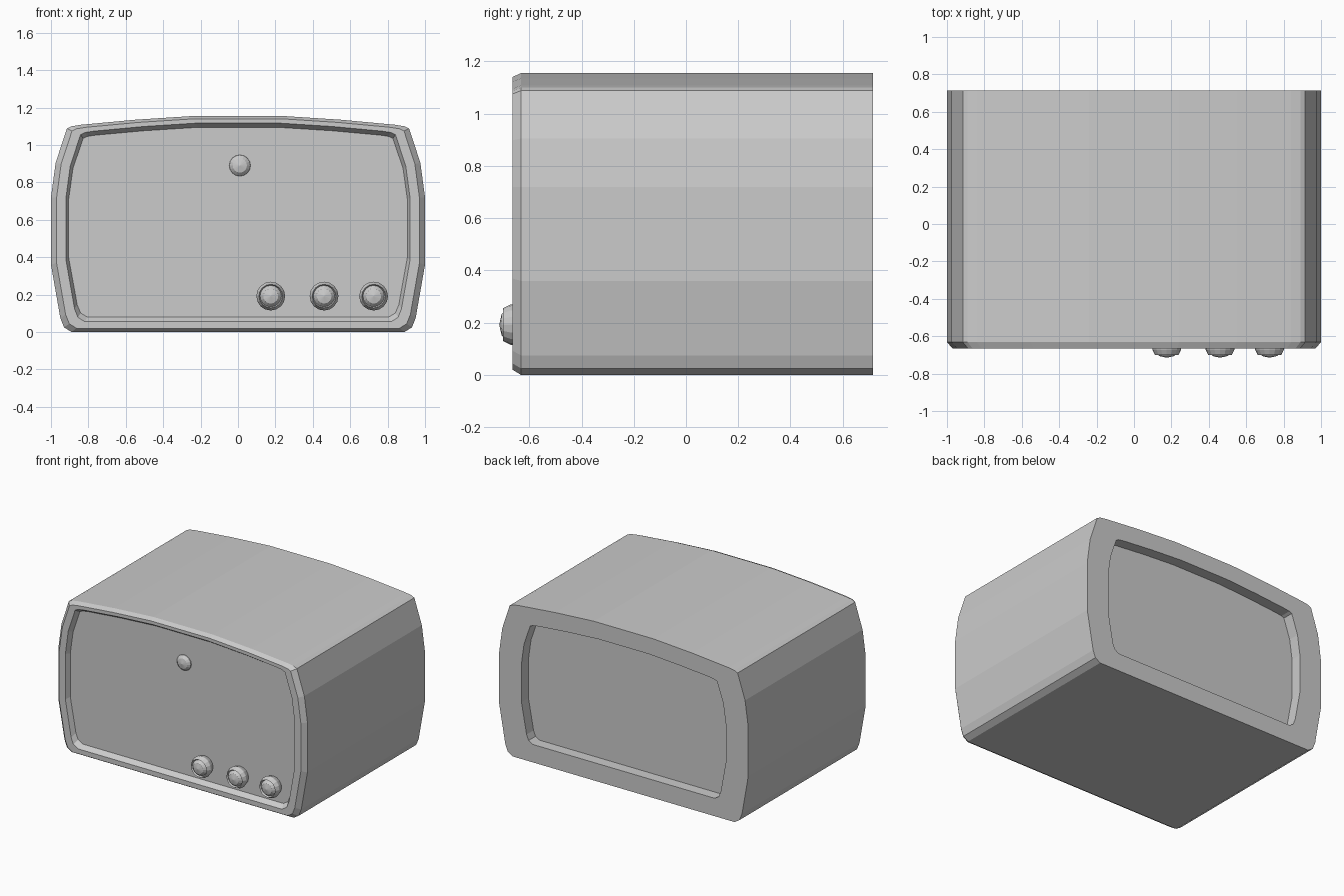
import bpy, bmesh, math

if "Cube" in bpy.data.objects:
    bpy.data.objects.remove(bpy.data.objects["Cube"])

# right half of the cabinet outline (x, z), from bottom to top
HALF = [(0.89, 0), (0.93, 0.025), (0.95, 0.075), (1.0, 0.36), (1.0, 0.72),
        (0.975, 0.905), (0.915, 1.088), (0.89, 1.1), (0.84, 1.108),
        (0.55, 1.135), (0.24, 1.155)]
OUTLINE = HALF + [(-x, z) for x, z in reversed(HALF)]
TOP = 1.155


def finish(bm, name):
    bmesh.ops.recalc_face_normals(bm, faces=bm.faces)
    mesh = bpy.data.meshes.new(name)
    bm.to_mesh(mesh)
    bm.free()
    obj = bpy.data.objects.new(name, mesh)
    bpy.context.collection.objects.link(obj)
    return obj


def skin(bm, loops):
    for a, b in zip(loops, loops[1:]):
        n = len(a)
        for i in range(n):
            bm.faces.new((a[i], a[(i + 1) % n], b[(i + 1) % n], b[i]))


# cabinet: one outline lofted from front panel to back panel
# each ring is (half width, lowest z, highest z, y)
RINGS = [(0.905, 0.08, 1.094, -0.63),
         (0.92, 0.055, 1.117, -0.665),
         (0.97, 0.02, 1.14, -0.665),
         (1.0, 0.0, TOP, -0.632),
         (1.0, 0.0, TOP, 0.715),
         (0.82, 0.13, 1.035, 0.715),
         (0.82, 0.13, 1.035, 0.635)]
bm = bmesh.new()
loops = [[bm.verts.new((x * w, y, lo + z / TOP * (hi - lo))) for x, z in OUTLINE]
         for w, lo, hi, y in RINGS]
skin(bm, loops)
bm.faces.new(loops[0])
bm.faces.new(loops[-1])
finish(bm, "cabinet")


def turned(name, profile, x, z, sides=16):
    """Revolve (radius, y) points around a y axis through x, z."""
    bm = bmesh.new()
    loops = [[bm.verts.new((x + r * math.cos(2 * math.pi * i / sides), y,
                            z + r * math.sin(2 * math.pi * i / sides)))
              for i in range(sides)] for r, y in profile[:-1]]
    skin(bm, loops)
    tip = bm.verts.new((x, profile[-1][1], z))
    last = loops[-1]
    for i in range(sides):
        bm.faces.new((last[i], last[(i + 1) % sides], tip))
    bm.faces.new(loops[0])
    return finish(bm, name)


# control knobs with a raised rim and domed centre
KNOB = [(0.065, -0.625), (0.077, -0.665), (0.077, -0.672), (0.063, -0.7),
        (0.057, -0.688), (0.04, -0.706), (0, -0.715)]
for i, x in enumerate((0.175, 0.46, 0.725)):
    turned(f"knob_{i + 1}", KNOB, x, 0.192)

# small domed button at the top of the panel
turned("button", [(0.058, -0.625), (0.056, -0.635), (0.038, -0.652), (0, -0.66)],
       0.01, 0.89)
